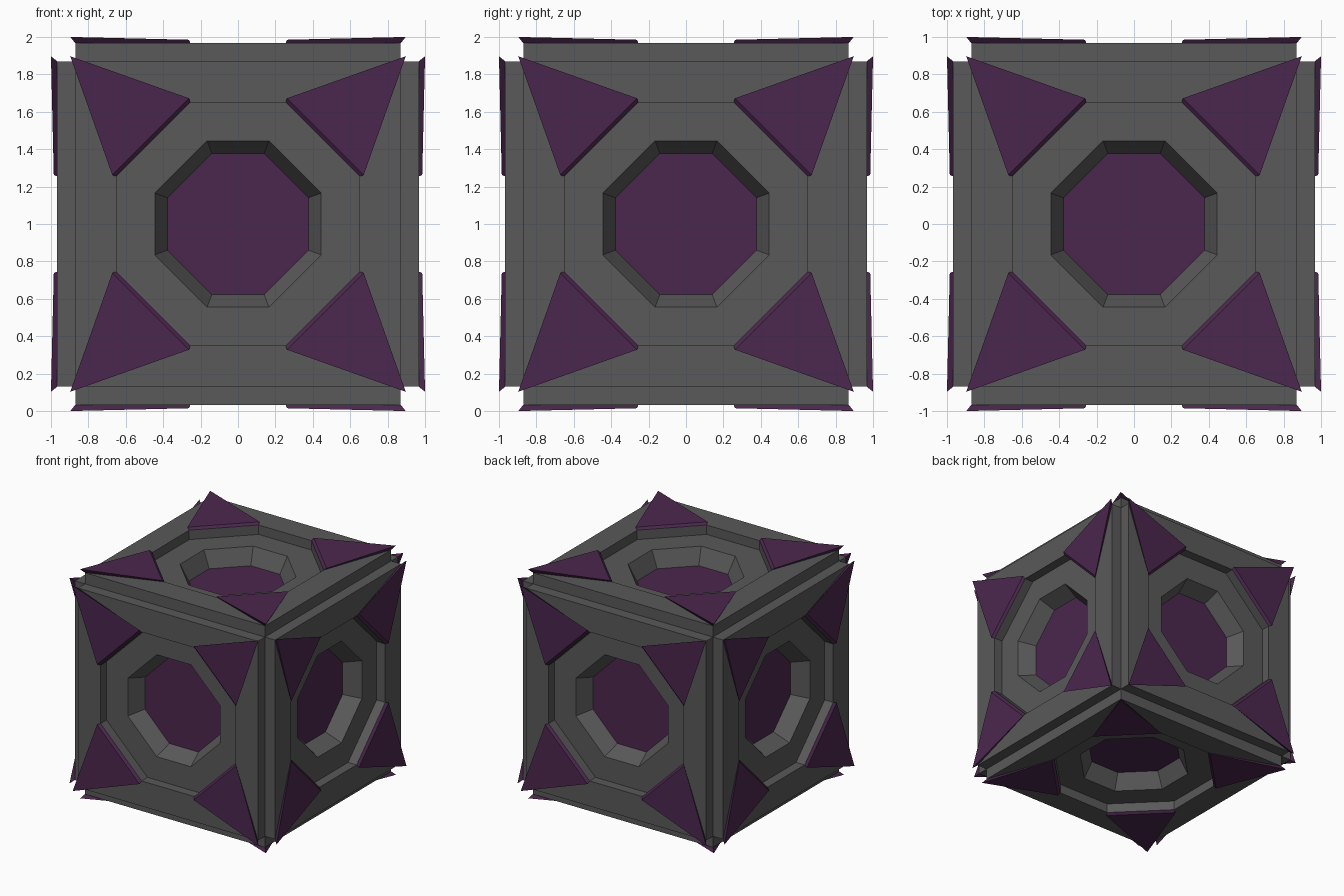
import bpy, bmesh
from math import pi
from mathutils import Matrix, Vector

if "Cube" in bpy.data.objects:
    bpy.data.objects.remove(bpy.data.objects["Cube"])

PANEL, EDGE = 0.967, 0.87      # panel height and half width (square notch along cube edges)
FLOOR, DISC = 0.885, 0.745     # octagonal recess floor and coloured disc heights

CENTRE = Matrix.Translation((0, 0, 1))
FACES = {"top": Matrix(), "bottom": Matrix.Rotation(pi, 4, 'X'),
         "front": Matrix.Rotation(pi / 2, 4, 'X'), "back": Matrix.Rotation(-pi / 2, 4, 'X'),
         "right": Matrix.Rotation(pi / 2, 4, 'Y'), "left": Matrix.Rotation(-pi / 2, 4, 'Y')}


def material(name, colour):
    m = bpy.data.materials.new(name)
    m.diffuse_color = colour
    m.use_nodes = True
    m.node_tree.nodes["Principled BSDF"].inputs["Base Color"].default_value = m.diffuse_color
    return m


def finish(name, bm, mat):
    bmesh.ops.remove_doubles(bm, verts=bm.verts, dist=1e-4)
    bmesh.ops.recalc_face_normals(bm, faces=bm.faces)
    me = bpy.data.meshes.new(name)
    bm.to_mesh(me)
    bm.free()
    me.materials.append(mat)
    bpy.context.collection.objects.link(bpy.data.objects.new(name, me))


def octagon(a, b, z):
    """Eight corners, anticlockwise, a = half width, b = half side length."""
    pts = []
    for k in range(4):
        r = Matrix.Rotation(k * pi / 2, 3, 'Z')
        pts += [r @ Vector((a, -b, z)), r @ Vector((a, b, z))]
    return pts


def square(z):
    return [Matrix.Rotation(k * pi / 2, 3, 'Z') @ Vector((EDGE, -EDGE, z)) for k in range(4)]


def add(bm, m, pts):
    return bm.faces.new([bm.verts.new(m @ p) for p in pts])


def bridge(bm, m, lo, hi):
    n = len(lo)
    for i in range(n):
        j = (i + 1) % n
        add(bm, m, [lo[i], lo[j], hi[j], hi[i]])


grey = material("dark_grey", (0.1, 0.1, 0.1, 1))
purple = material("purple", (0.07, 0.02, 0.075, 1))

# Cube body: notched edges, panel, octagonal recess and tapered bowl on each side
bm = bmesh.new()
for rot in FACES.values():
    m = CENTRE @ rot
    outer, rim = square(PANEL), octagon(0.65, 0.255, PANEL)
    bridge(bm, m, square(EDGE), outer)
    for k in range(4):
        n = (k + 1) % 4
        add(bm, m, [outer[k], outer[n], rim[2 * k + 1], rim[2 * k]])
        add(bm, m, [outer[n], rim[2 * n], rim[2 * k + 1]])
    floor, mouth = octagon(0.65, 0.255, FLOOR), octagon(0.445, 0.165, FLOOR)
    base = octagon(0.376, 0.14, DISC)
    bridge(bm, m, rim, floor)
    bridge(bm, m, floor, mouth)
    bridge(bm, m, mouth, base)
    add(bm, m, base)
finish("cube_body", bm, grey)

for side, rot in FACES.items():
    m = CENTRE @ rot

    # Coloured disc at the bottom of the bowl
    bm = bmesh.new()
    add(bm, m, octagon(0.376, 0.14, DISC + 0.002))
    finish(side + "_disc", bm, purple)

    # Four flared triangular corner plates
    bm = bmesh.new()
    for k in range(4):
        r = m @ Matrix.Rotation(k * pi / 2, 4, 'Z')
        lo = [Vector(p) for p in ((EDGE, EDGE, PANEL), (0.255, 0.65, PANEL), (0.65, 0.255, PANEL))]
        hi = [Vector(p) for p in ((0.897, 0.897, 1.0), (0.262, 0.672, 0.985), (0.672, 0.262, 0.985))]
        bridge(bm, r, lo, hi)
        add(bm, r, hi)
        add(bm, r, lo[::-1])
    finish(side + "_corner_plates", bm, purple)
